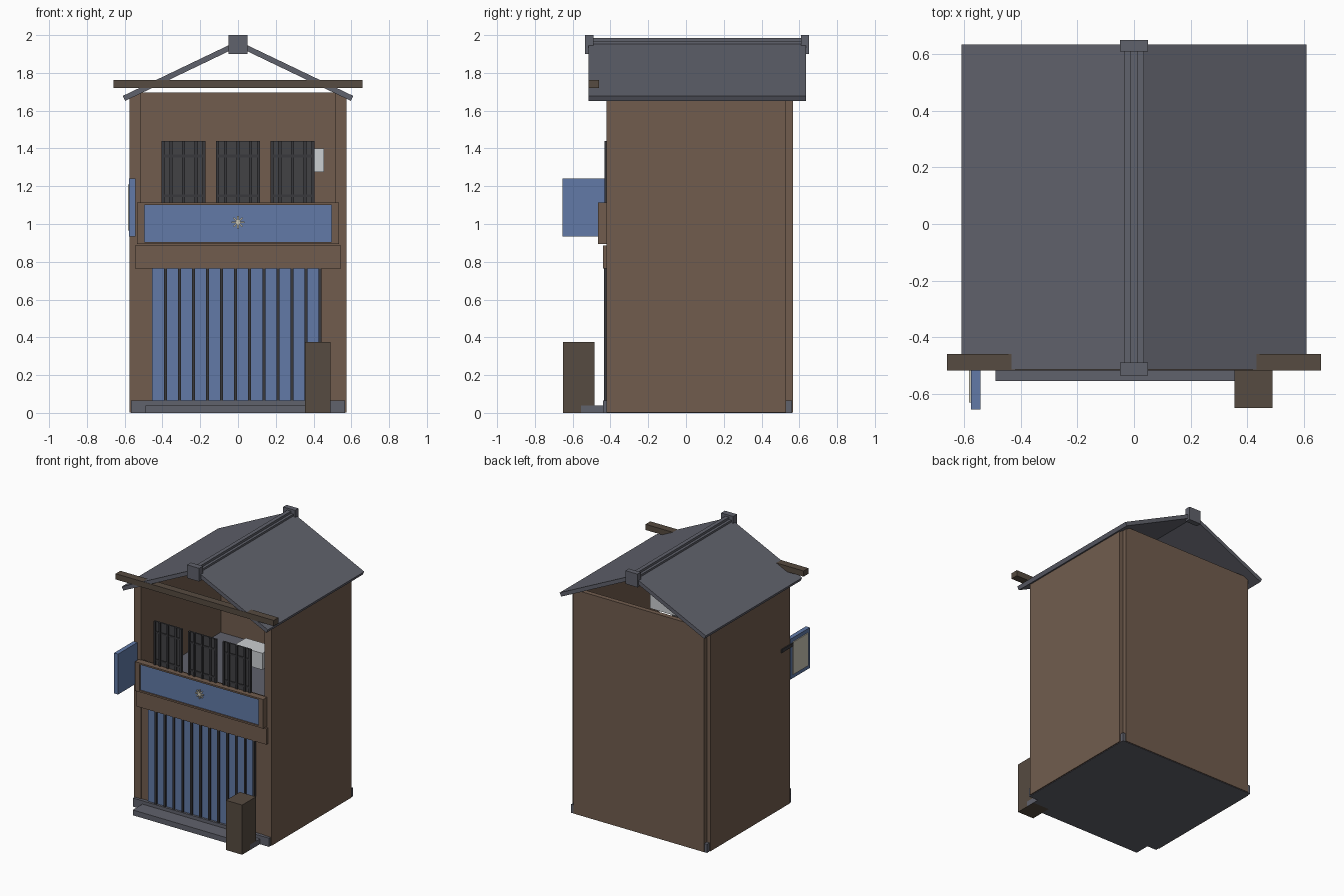
import bpy, bmesh
from math import radians
from mathutils import Matrix, Vector

if "Cube" in bpy.data.objects:
    bpy.data.objects.remove(bpy.data.objects["Cube"])


def mat(name, r, g, b):
    m = bpy.data.materials.new(name)
    m.diffuse_color = (r, g, b, 1)
    m.use_nodes = True
    m.node_tree.nodes["Principled BSDF"].inputs["Base Color"].default_value = m.diffuse_color
    return m


BROWN = mat("timber", 0.165, 0.108, 0.076)
DARK_BROWN = mat("dark_timber", 0.093, 0.070, 0.052)
BLUE = mat("indigo_cloth", 0.122, 0.195, 0.39)
GREY = mat("slate", 0.118, 0.122, 0.15)
BLACK = mat("lattice_black", 0.04, 0.04, 0.045)
PANE = mat("dark_pane", 0.055, 0.055, 0.06)
CREAM = mat("cream", 0.6, 0.57, 0.47)
WHITE = mat("white", 0.6, 0.62, 0.64)


def finish(name, bm, material):
    bmesh.ops.recalc_face_normals(bm, faces=bm.faces)
    me = bpy.data.meshes.new(name)
    bm.to_mesh(me)
    bm.free()
    me.materials.append(material)
    ob = bpy.data.objects.new(name, me)
    bpy.context.collection.objects.link(ob)
    return ob


def add_box(bm, x, y, z, rot=None):
    size = Vector((x[1] - x[0], y[1] - y[0], z[1] - z[0]))
    mid = Vector((x[0] + x[1], y[0] + y[1], z[0] + z[1])) / 2
    m = Matrix.Translation(mid) @ (rot or Matrix()) @ Matrix.Diagonal((*size, 1))
    bmesh.ops.create_cube(bm, size=1, matrix=m)


def boxes(name, material, *items):
    bm = bmesh.new()
    for it in items:
        add_box(bm, *it)
    return finish(name, bm, material)


def prism(name, material, profile, y0, y1):
    # x-z profile extruded along y
    bm = bmesh.new()
    f = bm.faces.new([bm.verts.new((x, y0, z)) for x, z in profile])
    ext = bmesh.ops.extrude_face_region(bm, geom=[f])
    vs = [v for v in ext["geom"] if isinstance(v, bmesh.types.BMVert)]
    bmesh.ops.translate(bm, verts=vs, vec=(0, y1 - y0, 0))
    return finish(name, bm, material)


# foundation and front step
boxes("foundation", GREY, ((-0.567, 0.567), (-0.44, 0.56), (0, 0.065)))
boxes("front_step", GREY, ((-0.49, 0.49), (-0.555, -0.435), (0, 0.04)))

# side walls with sloped tops, back wall and lower front wall
for s, side in ((-1, "left"), (1, "right")):
    prism(side + "_wall", BROWN,
          [(s * 0.515, 0.003), (s * 0.575, 0.003), (s * 0.575, 1.67), (s * 0.515, 1.695)],
          -0.42, 0.53)
boxes("back_wall", BROWN, ((-0.545, 0.545), (0.53, 0.566), (0.003, 1.695)))
boxes("front_wall", BROWN, ((-0.515, 0.515), (-0.415, -0.385), (0.06, 1.1)))
boxes("upper_floor", GREY, ((-0.515, 0.515), (-0.385, 0.53), (0.93, 0.96)))

# roof: two slabs in one folded profile
prism("roof", GREY,
      [(-0.61, 1.678), (0, 1.97), (0.61, 1.678), (0.597, 1.652), (0, 1.938), (-0.597, 1.652)],
      -0.515, 0.635)
boxes("ridge_tiles", GREY,
      ((-0.035, 0.035), (-0.5, 0.62), (1.94, 1.968)),
      ((-0.015, 0.015), (-0.5, 0.62), (1.96, 1.985)))
boxes("ridge_end_blocks", GREY,
      ((-0.05, 0.05), (-0.535, -0.49), (1.9, 2.0)),
      ((-0.05, 0.05), (0.61, 0.65), (1.9, 2.0)))
boxes("eave_beam", DARK_BROWN, ((-0.66, 0.66), (-0.517, -0.46), (1.72, 1.763)))

# ground floor: cloth panel behind vertical slats
boxes("front_panel", BLUE, ((-0.455, 0.44), (-0.423, -0.412), (0.065, 0.77)))
slats = [-0.385 + 0.0745 * i for i in range(12)]
boxes("front_slats", BLACK,
      *[((x - 0.008, x + 0.008), (-0.434, -0.42), (0.065, 0.77)) for x in slats])
boxes("lintel_beam", BROWN, ((-0.545, 0.545), (-0.44, -0.405), (0.765, 0.885)))

# framed panel between the storeys
fy = (-0.465, -0.415)
boxes("sign_frame", BROWN,
      ((-0.535, -0.495), fy, (0.893, 1.113)), ((0.495, 0.535), fy, (0.893, 1.113)),
      ((-0.495, 0.495), fy, (0.893, 0.906)), ((-0.495, 0.495), fy, (1.101, 1.113)))
boxes("sign_panel", BLUE, ((-0.495, 0.495), (-0.455, -0.42), (0.906, 1.101)))
boxes("star_ornament", CREAM,
      *[((-0.034, 0.034), (-0.463, -0.453), (1.005, 1.013),
         Matrix.Rotation(radians(45 * i), 4, 'Y')) for i in range(4)])

# three upper windows with lattice
for name, cx in (("left", -0.288), ("middle", 0.0), ("right", 0.288)):
    boxes(name + "_window_pane", PANE, ((cx - 0.117, cx + 0.117), (-0.423, -0.413), (1.11, 1.44)))
    bars = [((cx + d - 0.008, cx + d + 0.008), (-0.432, -0.42), (1.11, 1.44))
            for d in (-0.109, -0.067, 0, 0.067, 0.109)]
    rails = [((cx - 0.117, cx + 0.117), (-0.428, -0.42), (z - 0.007, z + 0.007))
             for z in (1.15, 1.36)]
    boxes(name + "_window_lattice", BLACK, *bars, *rails)

# white box inside the upper room
boxes("indoor_box", WHITE, ((0.22, 0.455), (-0.36, -0.22), (1.275, 1.40)))

# hanging side sign and its bracket
boxes("side_sign", BLUE, ((-0.576, -0.543), (-0.655, -0.425), (0.935, 1.24)))
boxes("side_sign_face", CREAM, ((-0.583, -0.573), (-0.63, -0.45), (0.965, 1.21)))
boxes("side_sign_bracket", BLACK, ((-0.583, -0.573), (-0.45, -0.31), (1.18, 1.205)))

# box by the entrance
boxes("entrance_box", DARK_BROWN, ((0.355, 0.49), (-0.65, -0.485), (0, 0.375)))
